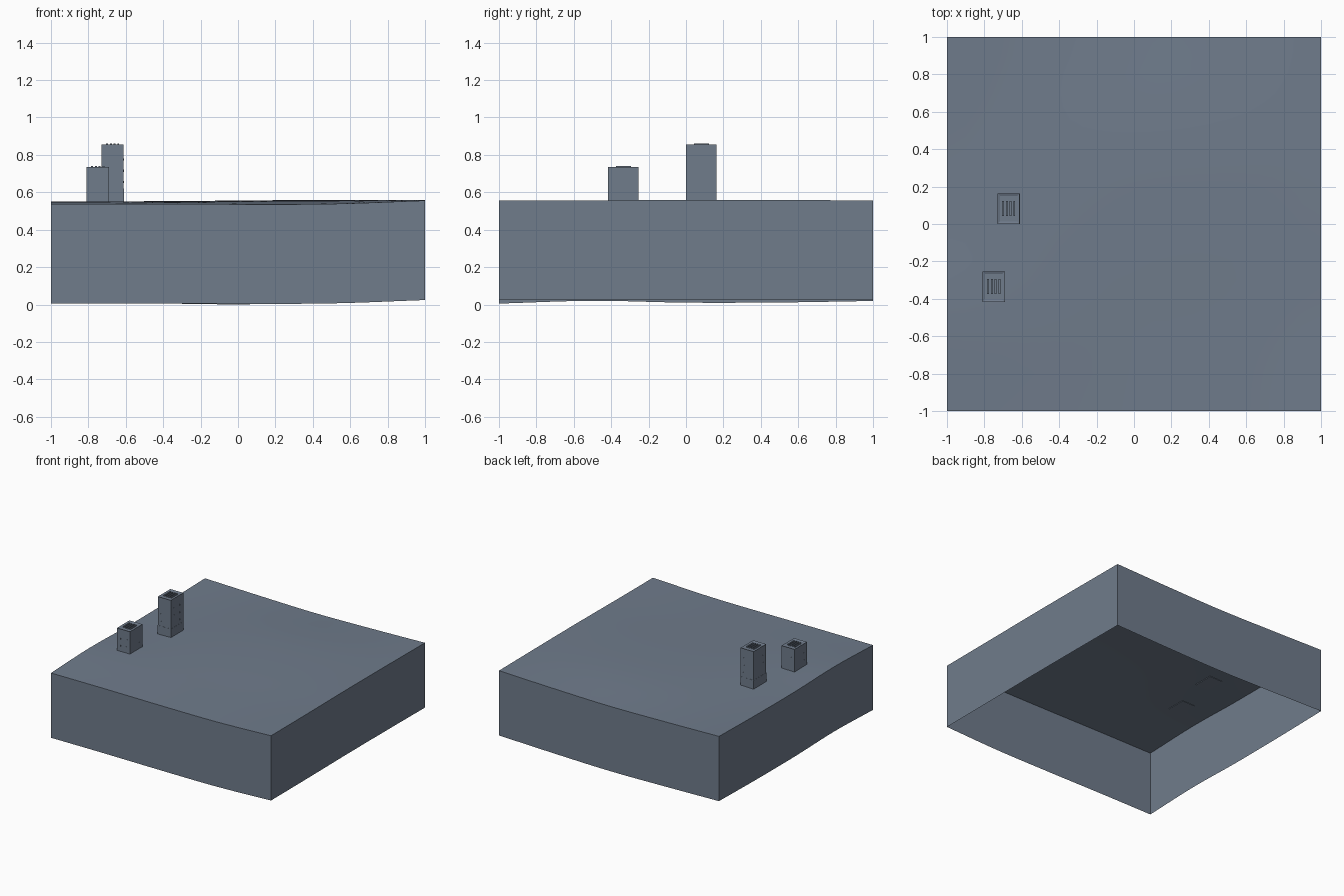
import bpy, bmesh
from mathutils import Matrix, Vector

cube = bpy.data.objects.get("Cube")
if cube:
    bpy.data.objects.remove(cube, do_unlink=True)

slate = bpy.data.materials.new("slate grey")
slate.use_nodes = True
COLOUR = (0.16, 0.2, 0.26, 1)
slate.diffuse_color = COLOUR
slate.node_tree.nodes["Principled BSDF"].inputs["Base Color"].default_value = COLOUR

# Ground height in thousandths above 0.5, rows from front to back
RELIEF = [
    [37, 38, 36, 38, 56],
    [52, 50, 45, 46, 57],
    [42, 52, 54, 57, 60],
    [43, 48, 54, 58, 59],
    [51, 40, 33, 42, 56],
]
DEPTH = 0.532


def spline(values, t):
    """Smooth curve through evenly spaced values, t from -1 to 1."""
    s = (t + 1) / 2 * (len(values) - 1)
    i = min(int(s), len(values) - 2)
    f = s - i
    b, c = values[i], values[i + 1]
    a = values[i - 1] if i > 0 else 2 * b - c
    d = values[i + 2] if i + 2 < len(values) else 2 * c - b
    return b + f / 2 * (c - a + f * (2 * a - 5 * b + 4 * c - d + f * (3 * (b - c) + d - a)))


def ground(x, y):
    return 0.5 + spline([spline(row, x) for row in RELIEF], y) / 1000


def finish(bm, name):
    mesh = bpy.data.meshes.new(name)
    bm.to_mesh(mesh)
    bm.free()
    mesh.materials.append(slate)
    obj = bpy.data.objects.new(name, mesh)
    bpy.context.collection.objects.link(obj)
    return obj


def add_box(bm, low, high):
    low, high = Vector(low), Vector(high)
    matrix = Matrix.Translation((low + high) / 2) @ Matrix.Diagonal((*(high - low), 1))
    return bmesh.ops.create_cube(bm, size=1, matrix=matrix)["verts"]


# Terrain: rolling sheet with skirt walls, open underneath
bm = bmesh.new()
bmesh.ops.create_grid(bm, x_segments=20, y_segments=20, size=1)
for v in bm.verts:
    v.co.z = ground(v.co.x, v.co.y)
rim = [e for e in bm.edges if e.is_boundary]
skirt = bmesh.ops.extrude_edge_only(bm, edges=rim)["geom"]
for v in skirt:
    if isinstance(v, bmesh.types.BMVert):
        v.co.z -= DEPTH
bmesh.ops.recalc_face_normals(bm, faces=bm.faces)
terrain = finish(bm, "terrain_block")
bpy.context.view_layer.objects.active = terrain
terrain.select_set(True)
bpy.ops.object.shade_smooth_by_angle(angle=0.6)
terrain.select_set(False)


def tower(name, x, y, top, podium=None):
    hx, hy = 0.059, 0.081
    base = ground(x, y) - 0.004

    # Body with a shallow recessed roof
    bm = bmesh.new()
    add_box(bm, (x - hx, y - hy, base), (x + hx, y + hy, top))
    roof = max(bm.faces, key=lambda f: f.calc_center_median().z)
    bmesh.ops.inset_region(bm, faces=[roof], thickness=0.018)
    for v in roof.verts:
        v.co.z -= 0.005
    finish(bm, name + "_body")

    # Roof slats
    bm = bmesh.new()
    for i in range(4):
        sx = x + (i - 1.5) * 0.02
        add_box(bm, (sx - 0.005, y - 0.04, top - 0.005), (sx + 0.005, y + 0.04, top + 0.005))
    finish(bm, name + "_roof_slats")

    # Small window plates on all four sides
    bm = bmesh.new()
    w, thin = 0.006, 0.001
    z = base + 0.05
    while z < top - 0.03:
        for side in (-1, 1):
            for k in (-1, 1):
                px, py = x + k * 0.03, y + side * hy
                add_box(bm, (px - w, py - thin, z - w), (px + w, py + thin, z + w))
                px, py = x + side * hx, y + k * 0.04
                add_box(bm, (px - thin, py - w, z - w), (px + thin, py + w, z + w))
        z += 0.06
    finish(bm, name + "_windows")

    # Slightly wider lower storey
    if podium:
        bm = bmesh.new()
        add_box(bm, (x - hx - 0.001, y - hy - 0.001, base),
                (x + hx + 0.001, y + hy + 0.001, podium))
        finish(bm, name + "_podium")


tower("short_tower", -0.75, -0.335, 0.735)
tower("tall_tower", -0.67, 0.082, 0.855, podium=0.62)
